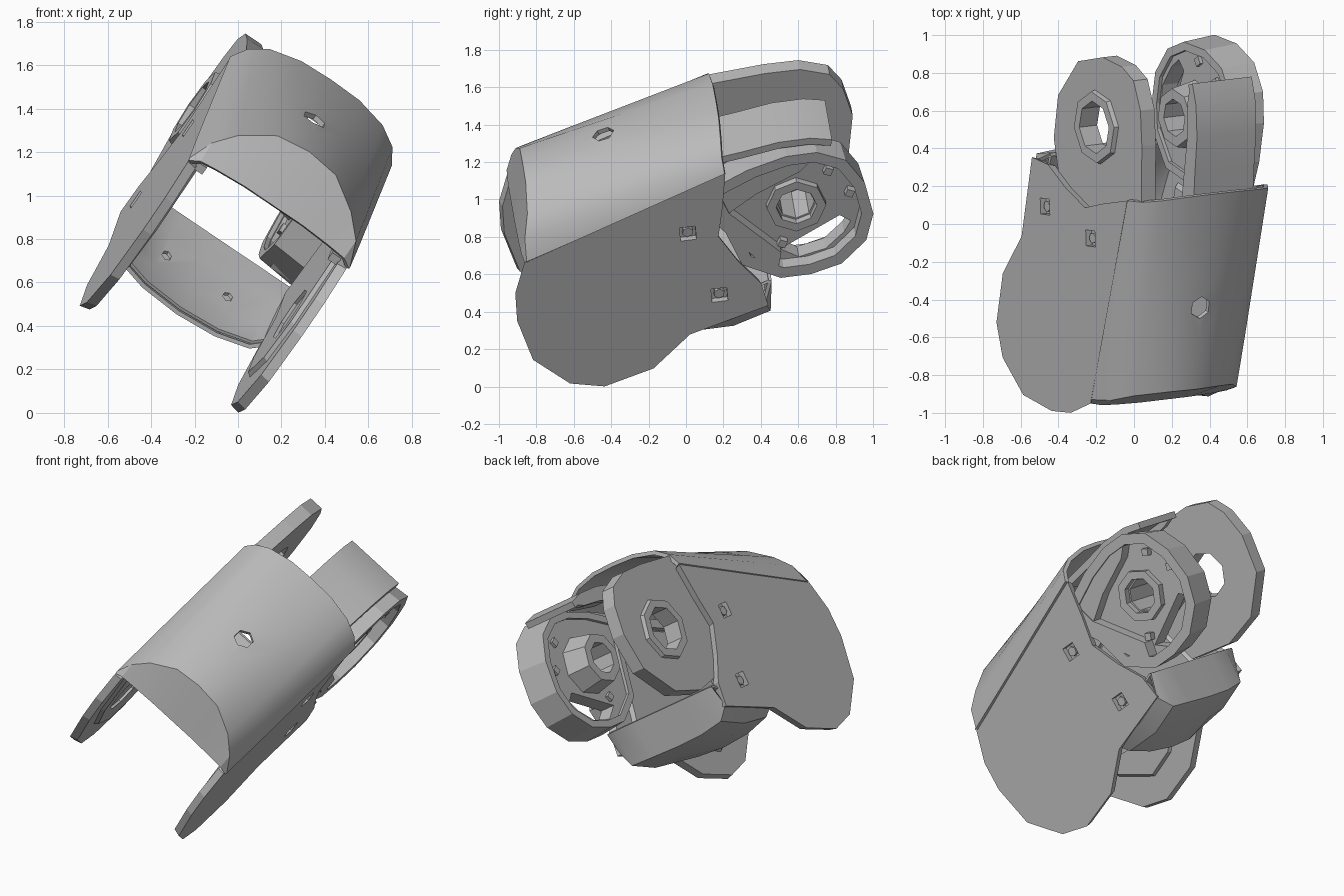
import bpy, bmesh, math
from mathutils import Matrix, Vector

if "Cube" in bpy.data.objects:
    bpy.data.objects.remove(bpy.data.objects["Cube"])

# Part axes: across (between side plates), along (towards hinge), up (dorsal)
ALONG = Vector((0.14, 0.92, 0.37)).normalized()
UP = Vector((0.825, 0.099, -0.556)).cross(ALONG).normalized()
ACROSS = ALONG.cross(UP)
TILT = Matrix.Translation((0, 0, 0.87)) @ Matrix((ACROSS, ALONG, UP)).transposed().to_4x4()

grey = bpy.data.materials.new("plain_grey")
grey.use_nodes = True
COLOR = (0.5, 0.5, 0.5, 1)
grey.diffuse_color = COLOR
grey.node_tree.nodes["Principled BSDF"].inputs["Base Color"].default_value = COLOR


def finish(name, bm):
    bmesh.ops.recalc_face_normals(bm, faces=bm.faces)
    mesh = bpy.data.meshes.new(name)
    bm.to_mesh(mesh)
    bm.free()
    mesh.transform(TILT)
    mesh.materials.append(grey)
    obj = bpy.data.objects.new(name, mesh)
    bpy.context.collection.objects.link(obj)
    return obj


def activate(obj):
    bpy.ops.object.select_all(action='DESELECT')
    obj.select_set(True)
    bpy.context.view_layer.objects.active = obj


def smooth(obj):
    activate(obj)
    bpy.ops.object.shade_smooth_by_angle(angle=math.radians(28))


def prism(name, outline, w0, w1, inset=1.0):
    """Outline in (along, up), extruded across; the w1 end may be scaled."""
    bm = bmesh.new()
    cl = sum(p[0] for p in outline) / len(outline)
    cu = sum(p[1] for p in outline) / len(outline)
    a = [bm.verts.new((w0, l, u)) for l, u in outline]
    b = [bm.verts.new((w1, cl + (l - cl) * inset, cu + (u - cu) * inset)) for l, u in outline]
    bm.faces.new(a)
    bm.faces.new(b)
    for i in range(len(a)):
        j = (i + 1) % len(a)
        bm.faces.new((a[i], a[j], b[j], b[i]))
    return finish(name, bm)


def sheet(name, rows, thickness):
    """Grid of (across, along, up) rows given some thickness."""
    bm = bmesh.new()
    grid = [[bm.verts.new(p) for p in row] for row in rows]
    for r, s in zip(grid, grid[1:]):
        for i in range(len(r) - 1):
            bm.faces.new((r[i], r[i + 1], s[i + 1], s[i]))
    obj = finish(name, bm)
    mod = obj.modifiers.new("thickness", 'SOLIDIFY')
    mod.thickness = thickness
    mod.offset = 0
    activate(obj)
    bpy.ops.object.modifier_apply(modifier=mod.name)
    return obj


def ngon(l, u, r, n, turn=0.0):
    return [(l + r * math.cos(math.tau * (i + turn) / n),
             u + r * math.sin(math.tau * (i + turn) / n)) for i in range(n)]


def cut(obj, cutter):
    cutter.hide_render = True
    mod = obj.modifiers.new("cut", 'BOOLEAN')
    mod.operation = 'DIFFERENCE'
    mod.solver = 'EXACT'
    mod.object = cutter
    activate(obj)
    bpy.ops.object.modifier_apply(modifier=mod.name)
    bpy.data.objects.remove(cutter)


def vertical_cutter(w, l, r, n, u0, u1):
    bm = bmesh.new()
    bmesh.ops.create_cone(bm, cap_ends=True, segments=n, radius1=r, radius2=r, depth=u1 - u0,
                          matrix=Matrix.Translation((w, l, (u0 + u1) / 2)))
    return finish("cutter", bm)


# Curved dorsal cover with a chamfered front lip
spread = (-0.435, -0.39, -0.31, -0.16, 0, 0.16, 0.31, 0.4, 0.445)
lip = (0.45, 0.48, 0.49, 0.5, 0.5, 0.5, 0.49, 0.48, 0.45)
front = (0.45, 0.56, 0.64, 0.73, 0.75, 0.73, 0.64, 0.56, 0.45)
back = (0.5, 0.57, 0.62, 0.65, 0.655, 0.65, 0.62, 0.57, 0.5)
rows = [[(w, -0.79, u) for w, u in zip(spread, lip)]]
for k in range(5):
    t = k / 4
    rows.append([(w, -0.63 + t * 1.08 - abs(w) ** 3 * (1.7 * (1 - t) + 0.7 * t),
                  a + (b - a) * t) for w, a, b in zip(spread, front, back)])
cover = sheet("dorsal_cover", rows, 0.025)
cut(cover, vertical_cutter(-0.02, -0.18, 0.06, 6, 0.6, 0.9))
smooth(cover)

# Side plates, with two square fastener recesses each
side = [(-0.8, 0.45), (-0.92, 0.29), (-0.98, 0.12), (-1.0, -0.15), (-0.88, -0.38),
        (-0.72, -0.48), (-0.44, -0.49), (-0.18, -0.375), (0.27, -0.39), (0.29, -0.24),
        (0.235, -0.06), (0.2, 0.14), (0.29, 0.3), (0.39, 0.5)]
pad = [(-0.72, 0.43), (-0.86, 0.1), (-0.84, -0.14), (-0.66, -0.33), (-0.46, -0.33),
       (-0.2, -0.2), (0.12, -0.2), (0.12, 0.43)]
for s, label in ((1, "right"), (-1, "left")):
    plate = prism(label + "_side_plate", side, s * 0.442, s * 0.395, 0.98)
    for u in (0.23, -0.21):
        cut(plate, prism("cutter", ngon(0.06, u, 0.06, 4, 0.3), s * 0.405, s * 0.5))
        prism(label + "_fastener", ngon(0.06, u, 0.03, 6), s * 0.4, s * 0.43)
    liner = prism(label + "_inner_liner", pad, s * 0.4, s * 0.375, 0.95)
    cut(liner, prism("cutter", ngon(-0.62, 0.03, 0.14, 8), s * 0.35, s * 0.39))
    prism(label + "_inner_rail", [(-0.76, 0.42), (0.3, 0.42), (0.34, 0.49), (-0.76, 0.46)],
          s * 0.4, s * 0.35)

# Belly shell: rounded underside, sloping rear wall and inner floor
widths = (-0.42, -0.36, -0.2, 0, 0.2, 0.36, 0.42)
floor = (-0.34, -0.4, -0.445, -0.46, -0.445, -0.4, -0.34)
boxy = (-0.37, -0.45, -0.475, -0.48, -0.475, -0.47, -0.38)
rows = [[(w, l, u) for w, u in zip(widths, us)]
        for l, us in ((-0.18, floor), (0.04, boxy), (0.25, boxy))]
rows.append([(w, 0.335, -0.26) for w in widths])
smooth(sheet("belly_shell", rows, 0.02))
rows = [[(w, l, lift + u * k) for w, u in zip(widths, floor)]
        for l, lift, k in ((-0.17, 0.02, 1), (0.0, 0, 0.9), (0.2, -0.1, 0.5))]
rows.append([(w, 0.33, -0.26) for w in widths])
inside = sheet("belly_inner_floor", rows, 0.015)
for w in (-0.17, 0.17):
    cut(inside, vertical_cutter(w, 0.08, 0.025, 6, -0.42, -0.2))
smooth(inside)

# Left hinge disc with a raised collar and an eight-sided bore
AXIS = (0.64, 0.09)
disc = [(0.16, -0.14), (0.42, -0.28), (0.66, -0.3), (0.91, -0.17), (1.02, 0.04), (1.04, 0.22),
        (1.01, 0.34), (0.88, 0.44), (0.7, 0.5), (0.41, 0.57), (0.16, 0.5)]
left_disc = prism("left_hinge_disc", disc, -0.4, -0.31)
collar = prism("left_hinge_collar", ngon(*AXIS, 0.2, 8, 0.5), -0.39, -0.425, 0.95)
for part in (left_disc, collar):
    cut(part, prism("cutter", ngon(*AXIS, 0.14, 8, 0.5), -0.5, -0.29))

# Right hinge: outer rim, thick recessed web, bore boss and top bridge
outer = [(0.24, -0.1), (0.394, -0.27), (0.55, -0.32), (0.725, -0.33), (0.9, -0.25),
         (1.0, -0.11), (1.035, 0.095), (1.0, 0.274), (0.88, 0.39), (0.72, 0.44),
         (0.5, 0.45), (0.24, 0.42)]
inner = [(0.64 + (l - 0.64) * 0.84, 0.07 + (u - 0.07) * 0.84) for l, u in outer]
rim = prism("right_hinge_rim", outer, 0.42, 0.22, 0.95)
cut(rim, prism("cutter", inner, 0.5, 0.1))
window = [(0.45, -0.15), (0.82, -0.09), (0.86, -0.15), (0.8, -0.2), (0.67, -0.255), (0.52, -0.24)]
web = prism("right_hinge_web", inner, 0.34, 0.24, 1.02)
cut(web, prism("cutter", window, 0.5, 0.1))
cut(web, prism("cutter", ngon(*AXIS, 0.1, 8, 0.5), 0.5, 0.1))
for l, u in ((0.93, 0.04), (0.88, 0.22), (0.48, -0.1)):
    prism("web_fastener", ngon(l, u, 0.03, 4), 0.22, 0.38)
boss = prism("right_hinge_boss", ngon(*AXIS, 0.19, 8, 0.5), 0.26, 0.09, 0.82)
cut(boss, prism("cutter", ngon(*AXIS, 0.1, 8, 0.5), 0.5, 0.0))
collar = prism("right_hinge_collar", ngon(*AXIS, 0.16, 8, 0.5), 0.32, 0.38)
cut(collar, prism("cutter", ngon(*AXIS, 0.11, 8, 0.5), 0.5, 0.2))
prism("right_hinge_top_plate", [(0.26, 0.41), (0.26, 0.22), (0.48, 0.28), (0.75, 0.31), (0.87, 0.37),
                                (0.72, 0.43), (0.5, 0.44)], 0.41, 0.34)
prism("right_hinge_strut", [(0.2, 0.24), (0.29, 0.27), (0.46, -0.12), (0.38, -0.25)], 0.42, 0.28)
bridge = [(0.28, 0.54), (0.5, 0.5), (0.7, 0.47), (0.86, 0.42), (0.96, 0.36)]
smooth(sheet("hinge_top_bridge", [[(w, l, u) for l, u in bridge] for w in (-0.04, 0.15, 0.34)], 0.04))
prism("bridge_flange", bridge + [(0.86, 0.36), (0.7, 0.4), (0.3, 0.44)], -0.04, 0.0)
